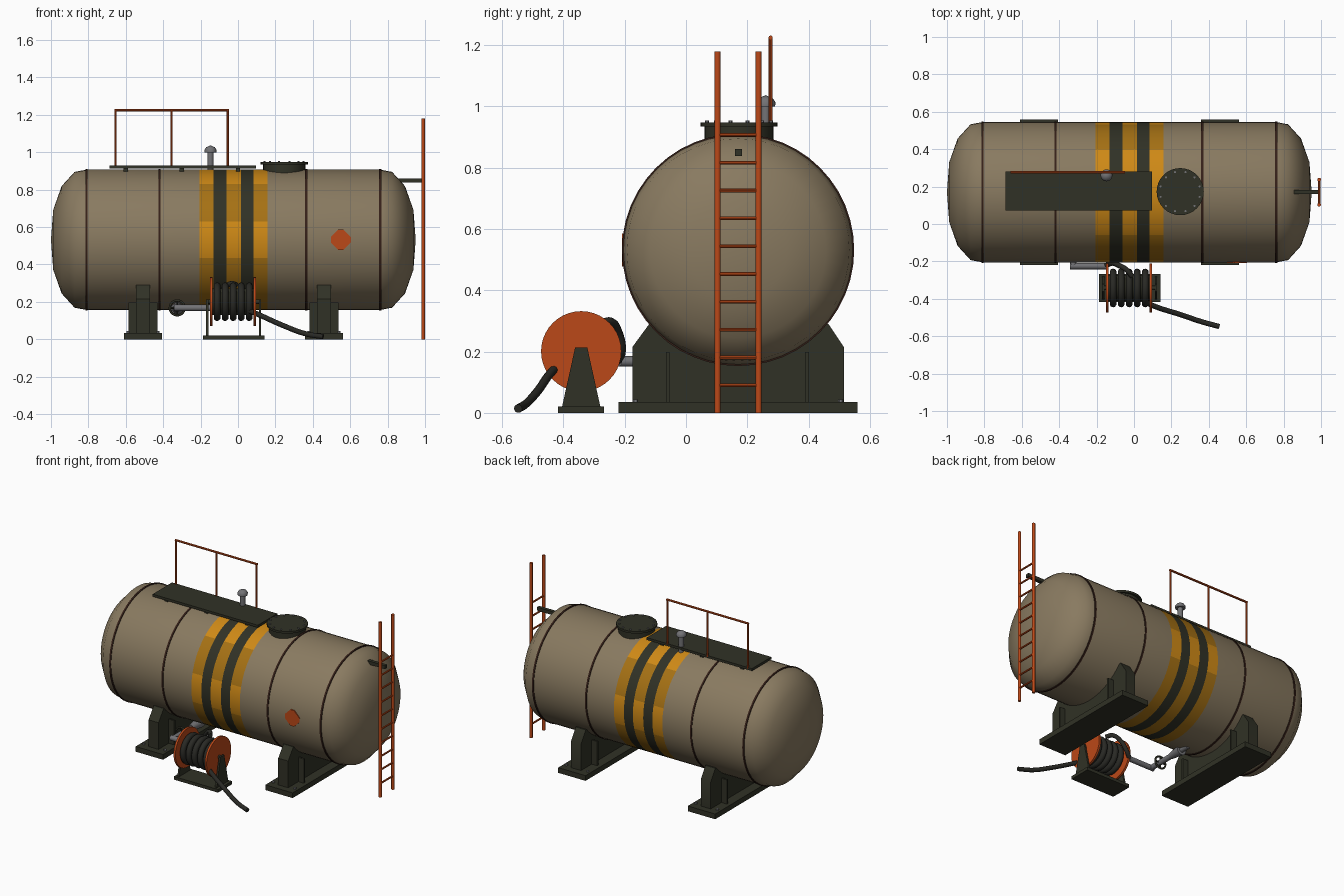
import bpy, bmesh, math
from mathutils import Vector, Matrix

if "Cube" in bpy.data.objects:
    bpy.data.objects.remove(bpy.data.objects["Cube"])

def material(name, rgb):
    m = bpy.data.materials.new(name)
    m.diffuse_color = (*rgb, 1)
    m.use_nodes = True
    m.node_tree.nodes["Principled BSDF"].inputs["Base Color"].default_value = m.diffuse_color
    return m

TAN = material("tan_paint", (0.25, 0.195, 0.118))
DARK = material("dark_olive", (0.030, 0.031, 0.019))
ORANGE = material("orange_paint", (0.50, 0.065, 0.009))
YELLOW = material("bright_yellow", (0.62, 0.25, 0.008))
OCHRE = material("worn_yellow", (0.38, 0.165, 0.007))
BROWN = material("seam_brown", (0.035, 0.014, 0.009))
GREY = material("steel_grey", (0.17, 0.17, 0.18))
RUBBER = material("black_rubber", (0.022, 0.022, 0.018))

CY, CZ, R = 0.17, 0.532, 0.375      # tank axis and radius

def finish(name, bm, mats, angle=35):
    bmesh.ops.remove_doubles(bm, verts=bm.verts, dist=1e-5)
    bmesh.ops.recalc_face_normals(bm, faces=bm.faces)
    me = bpy.data.meshes.new(name)
    bm.to_mesh(me)
    bm.free()
    for m in mats:
        me.materials.append(m)
    ob = bpy.data.objects.new(name, me)
    bpy.context.collection.objects.link(ob)
    smooth(ob, angle)
    return ob

def smooth(ob, angle):
    bpy.ops.object.select_all(action='DESELECT')
    ob.select_set(True)
    bpy.context.view_layer.objects.active = ob
    bpy.ops.object.shade_smooth_by_angle(angle=math.radians(angle))

def box(name, lo, hi, mat):
    bm = bmesh.new()
    lo, hi = Vector(lo), Vector(hi)
    bmesh.ops.create_cube(bm, size=1, matrix=Matrix.Translation((lo + hi) / 2) @ Matrix.Diagonal((*(hi - lo), 1)))
    return finish(name, bm, [mat])

def rod(name, a, b, r, mat, seg=12, r2=None):
    bm = bmesh.new()
    a, b = Vector(a), Vector(b)
    rot = (b - a).to_track_quat('Z', 'Y').to_matrix().to_4x4()
    bmesh.ops.create_cone(bm, cap_ends=True, segments=seg, radius1=r, radius2=r if r2 is None else r2,
                          depth=(b - a).length, matrix=Matrix.Translation((a + b) / 2) @ rot)
    return finish(name, bm, [mat])

def lathe(name, profile, mats, origin, axis='X', seg=48, closed=False, rule=None, angle=35):
    """Spin (along, radius) points about an axis."""
    bm = bmesh.new()
    o = Vector(origin)
    def pt(h, r, a):
        c, s = r * math.cos(a), r * math.sin(a)
        return o + Vector({'X': (h, c, s), 'Y': (c, h, s), 'Z': (c, s, h)}[axis])
    rings = [[bm.verts.new(pt(h, r, 2 * math.pi * i / seg)) for i in range(seg)] for h, r in profile]
    pairs = list(zip(rings, rings[1:])) + ([(rings[-1], rings[0])] if closed else [])
    for p, q in pairs:
        for i in range(seg):
            j = (i + 1) % seg
            f = bm.faces.new((p[i], p[j], q[j], q[i]))
            if rule:
                f.material_index = rule(f.calc_center_median())
    return finish(name, bm, mats, angle)

def torus(name, centre, major, minor, mat, axis='X', seg=32, sides=10):
    prof = [(minor * math.sin(2 * math.pi * k / sides), major + minor * math.cos(2 * math.pi * k / sides))
            for k in range(sides)]
    return lathe(name, prof, [mat], centre, axis, seg, closed=True, angle=60)

def prism(name, pts, axis, lo, hi, mat):
    """Extrude a (y,z) outline along x, or an (x,z) outline along y."""
    bm = bmesh.new()
    place = (lambda p, d: (d, *p)) if axis == 'X' else (lambda p, d: (p[0], d, p[1]))
    a = [bm.verts.new(place(p, lo)) for p in pts]
    b = [bm.verts.new(place(p, hi)) for p in pts]
    bm.faces.new(a)
    bm.faces.new(b[::-1])
    for i in range(len(pts)):
        j = (i + 1) % len(pts)
        bm.faces.new((a[i], a[j], b[j], b[i]))
    return finish(name, bm, [mat])

def hose(name, pts, r, mat):
    cu = bpy.data.curves.new(name, 'CURVE')
    cu.dimensions = '3D'
    cu.bevel_depth, cu.bevel_resolution, cu.resolution_u, cu.use_fill_caps = r, 3, 8, True
    sp = cu.splines.new('BEZIER')
    sp.bezier_points.add(len(pts) - 1)
    for bp, p in zip(sp.bezier_points, pts):
        bp.co = p
        bp.handle_left_type = bp.handle_right_type = 'AUTO'
    cu.materials.append(mat)
    ob = bpy.data.objects.new(name, cu)
    bpy.context.collection.objects.link(ob)
    bpy.ops.object.select_all(action='DESELECT')
    ob.select_set(True)
    bpy.context.view_layer.objects.active = ob
    bpy.ops.object.convert(target='MESH')
    smooth(bpy.context.view_layer.objects.active, 50)

# Tank shell with painted bands
def tank_colour(c):
    if not -0.205 < c.x < 0.157:
        return 0
    if -0.13 < c.x < -0.062 or 0.015 < c.x < 0.082:
        return 1
    s = (c.z - CZ) / math.hypot(c.y - CY, c.z - CZ)
    return 2 if abs(s) < math.sin(math.radians(15)) or s > 0.8 else 3

dome = [(0.19, 0), (0.178, 0.16), (0.133, 0.287), (0.064, 0.363)]
body = [-0.81, -0.205, -0.13, -0.062, 0.015, 0.082, 0.157, 0.76]
lathe("tank", [(-0.81 - h, r) for h, r in dome] + [(x, R) for x in body] +
      [(0.76 + h, r) for h, r in reversed(dome)],
      [TAN, DARK, YELLOW, OCHRE], (0, CY, CZ), rule=tank_colour, angle=50)

# Weld seams
for i, x in enumerate((-0.81, -0.42, 0.365, 0.76)):
    lathe(f"weld_seam_{i}", [(x - .006, .37), (x - .006, .379), (x + .006, .379), (x + .006, .37)],
          [BROWN], (0, CY, CZ), closed=True)

# Hazard placard: diamond with clipped corners
d, k = 0.068, 0.014
prism("placard", [(0.55 + x, CZ + z) for x, z in
      ((d - k, -k), (d - k, k), (k, d - k), (-k, d - k), (k - d, k), (k - d, -k), (-k, k - d), (k, k - d))],
      'Y', -0.2085, -0.199, ORANGE)

# Saddles
for i, x in enumerate((-0.508, 0.46)):
    box(f"saddle_base_{i}", (x - .102, -.22, 0), (x + .102, .56, .035), DARK)
    prism(f"saddle_web_{i}", [(-.175, .03), (.515, .03), (.515, .215), (.465, .29), (-.12, .29), (-.175, .215)],
          'X', x - .037, x + .037, DARK)
    for j, y in enumerate((-.06, .395)):
        box(f"saddle_rib_{i}_{j}", (x - .078, y - .006, .03), (x + .078, y + .006, .198), DARK)
    for sx in (-.08, .08):
        for y in (-.165, .505):
            rod("base_bolt", (x + sx, y, .03), (x + sx, y, .044), .009, GREY, 6)

# Ladder and its bracket
for i, y in enumerate((.103, .237)):
    rod(f"ladder_rail_{i}", (.99, y, 0), (.99, y, 1.18), .01, ORANGE)
for i in range(10):
    z = .09 + i * .0908
    rod(f"ladder_rung_{i}", (.99, .103, z), (.99, .237, z), .006, ORANGE, 8)
box("ladder_bracket", (.84, .16, .838), (.985, .183, .861), DARK)

# Walkway and handrail
box("walkway", (-.688, .073, .914), (.097, .28, .93), DARK)
for i, x in enumerate((-.6, -.3, 0)):
    box(f"walkway_support_{i}", (x - .012, .09, .87), (x + .012, .26, .916), DARK)
for i, x in enumerate((-.655, -.355, -.055)):
    rod(f"handrail_post_{i}", (x, .276, .92), (x, .276, 1.225), .006, ORANGE, 8)
rod("handrail_top", (-.661, .276, 1.225), (-.049, .276, 1.225), .007, ORANGE, 8)

# Manhole
MX, MY = .247, .173
rod("manhole_neck", (MX, MY, .85), (MX, MY, .937), .113, DARK, 32)
rod("manhole_lid", (MX, MY, .934), (MX, MY, .948), .126, DARK, 32)
for i in range(12):
    a = 2 * math.pi * (i + .5) / 12
    p = Vector((MX + .108 * math.cos(a), MY + .108 * math.sin(a), .945))
    rod(f"manhole_bolt_{i}", p, p + Vector((0, 0, .009)), .006, GREY, 6)

# Breather vent with mushroom cap
rod("vent_pipe", (-.147, .26, .87), (-.147, .26, 1.01), .016, GREY, 16)
lathe("vent_cap", [(1.0, 0), (1.0, .031), (1.014, .032), (1.027, .023), (1.037, 0)], [GREY],
      (-.147, .26, 0), 'Z', 16, angle=50)

# Outlet pipe, elbow and valve wheel
PX, PY, PZ = -.325, -.225, .168
rod("outlet_pipe", (PX, .12, PZ), (PX, PY, PZ), .017, GREY, 16)
rod("outlet_collar", (PX, .06, PZ), (PX, -.04, PZ), .034, GREY, 16, .02)
rod("delivery_pipe", (PX - .017, PY, PZ), (-.15, PY, PZ), .017, GREY, 16)
torus("valve_wheel", (PX, -.14, PZ), .04, .006, DARK, 'Y', 24, 8)
rod("valve_spoke_0", (PX - .04, -.14, PZ), (PX + .04, -.14, PZ), .005, DARK, 8)
rod("valve_spoke_1", (PX, -.14, PZ - .04), (PX, -.14, PZ + .04), .005, DARK, 8)

# Hose reel
RY, RZ = -.342, .201
box("reel_base", (-.187, -.417, 0), (.143, -.268, .021), DARK)
for i, x in enumerate((-.164, .117)):
    prism(f"reel_stand_{i}", [(-.405, .018), (-.279, .018), (-.322, .213), (-.362, .213)],
          'X', x - .006, x + .006, DARK)
for i, x in enumerate((-.143, .09)):
    rod(f"reel_disc_{i}", (x - .007, RY, RZ), (x + .007, RY, RZ), .131, ORANGE, 40)
rod("reel_axle", (-.165, RY, RZ), (.118, RY, RZ), .012, DARK)
rod("reel_drum", (-.14, RY, RZ), (.088, RY, RZ), .07, DARK, 32)
for i in range(5):
    torus(f"hose_coil_{i}", (-.112 + i * .043, RY, RZ), .085, .0185, RUBBER)

# Loose hoses
hose("feed_hose", [(-.155, PY, PZ), (-.12, -.21, .2), (-.08, -.222, .265), (-.04, -.245, .297), (-.01, -.28, .292)],
     .014, RUBBER)
hose("delivery_hose", [(.055, -.415, .155), (.11, -.44, .132), (.25, -.485, .07), (.36, -.522, .03),
                       (.455, -.548, .014)], .014, RUBBER)
